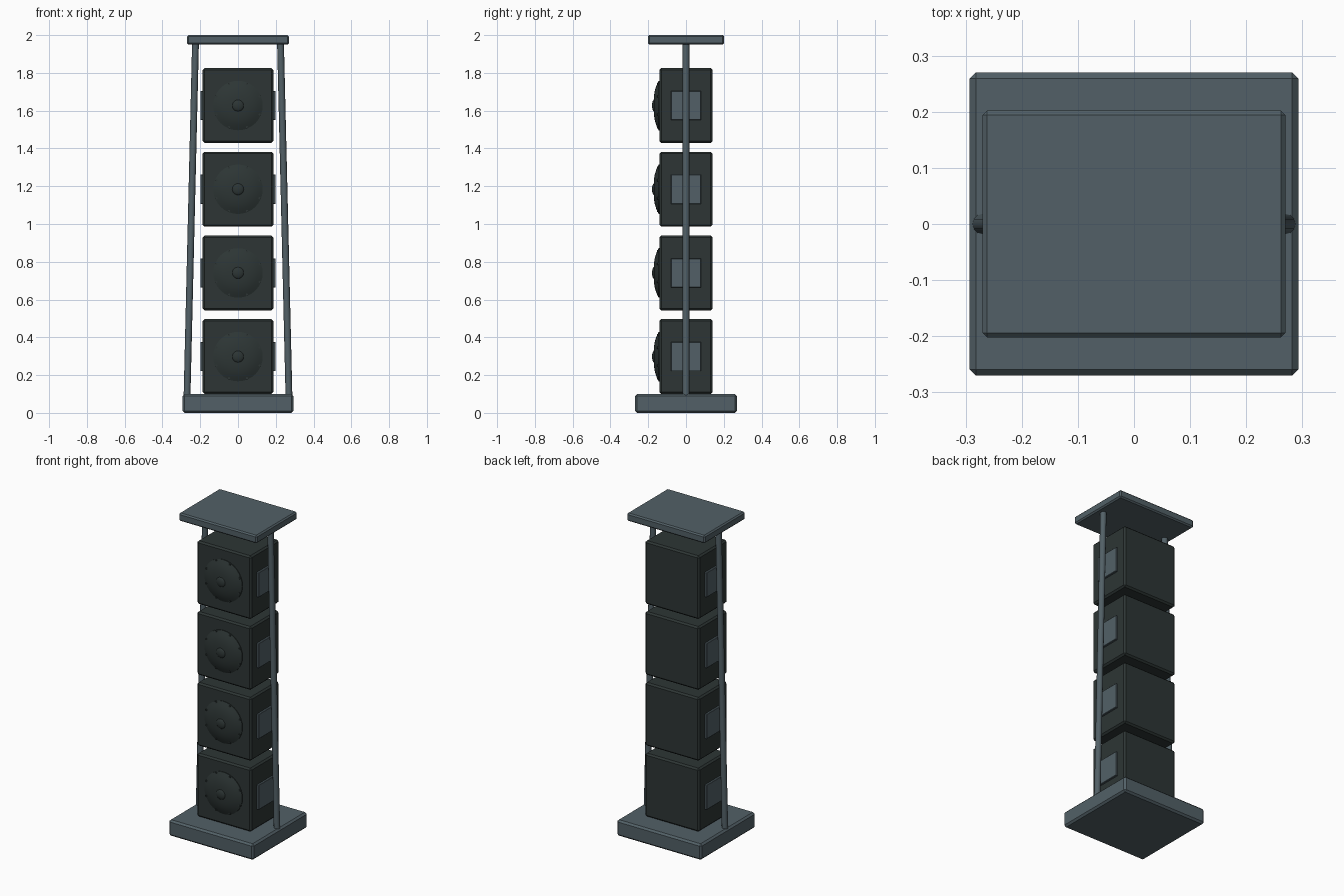
import bpy, bmesh, math
from mathutils import Vector

if "Cube" in bpy.data.objects:
    bpy.data.objects.remove(bpy.data.objects["Cube"], do_unlink=True)


def material(name, rgb):
    m = bpy.data.materials.new(name)
    m.use_nodes = True
    m.diffuse_color = (*rgb, 1)
    m.node_tree.nodes["Principled BSDF"].inputs["Base Color"].default_value = (*rgb, 1)
    return m


STEEL = material("slate grey", (0.085, 0.118, 0.135))
CABINET = material("charcoal", (0.026, 0.036, 0.035))


def finish(bm, name, mat, smooth=False):
    bmesh.ops.recalc_face_normals(bm, faces=bm.faces)
    mesh = bpy.data.meshes.new(name)
    bm.to_mesh(mesh)
    bm.free()
    mesh.materials.append(mat)
    obj = bpy.data.objects.new(name, mesh)
    bpy.context.collection.objects.link(obj)
    if smooth:
        bpy.ops.object.select_all(action="DESELECT")
        obj.select_set(True)
        bpy.context.view_layer.objects.active = obj
        bpy.ops.object.shade_smooth_by_angle(angle=math.radians(35))
    return obj


def box(name, centre, size, mat, bevel):
    bm = bmesh.new()
    bmesh.ops.create_cube(bm, size=1)
    bmesh.ops.scale(bm, vec=size, verts=bm.verts)
    bmesh.ops.translate(bm, vec=centre, verts=bm.verts)
    obj = finish(bm, name, mat)
    mod = obj.modifiers.new("edge bevel", "BEVEL")
    mod.width = bevel
    mod.segments = 1
    return obj


def rod(name, start, end, radius, mat, sides):
    a, b = Vector(start), Vector(end)
    bm = bmesh.new()
    bmesh.ops.create_cone(bm, cap_ends=True, segments=sides, radius1=radius,
                          radius2=radius, depth=(b - a).length)
    turn = (b - a).to_track_quat("Z", "Y").to_matrix()
    bmesh.ops.rotate(bm, matrix=turn, verts=bm.verts)
    bmesh.ops.translate(bm, vec=(a + b) / 2, verts=bm.verts)
    return finish(bm, name, mat, smooth=True)


def lathe(name, profile, centre, mat, sides=32):
    # profile holds (radius, forward) pairs, spun about the front axis
    bm = bmesh.new()
    verts = [bm.verts.new((r, -f, 0)) for r, f in profile]
    edges = [bm.edges.new(pair) for pair in zip(verts, verts[1:])]
    bmesh.ops.spin(bm, geom=verts + edges, cent=(0, 0, 0), axis=(0, 1, 0),
                   angle=math.tau, steps=sides)
    bmesh.ops.remove_doubles(bm, verts=bm.verts, dist=0.0001)
    bmesh.ops.translate(bm, vec=centre, verts=bm.verts)
    return finish(bm, name, mat, smooth=True)


# Stand
box("base_plate", (0, 0, 0.05), (0.586, 0.54, 0.1), STEEL, 0.011)
box("top_plate", (0, 0, 1.975), (0.54, 0.404, 0.05), STEEL, 0.008)
for side, label in ((1, "left"), (-1, "right")):
    rod(f"{label}_post", (side * 0.27, 0, 0.08), (side * 0.225, 0, 1.96), 0.018, STEEL, 12)

# Speaker cabinets with drivers and side plates
FRONT = -0.141
cone = [(0.131, -0.005), (0.131, 0.004), (0.122, 0.008), (0.105, 0.016),
        (0.08, 0.024), (0.05, 0.029), (0, 0.031)]
cap = [(0.032 * math.cos(t * math.pi / 12), 0.026 + 0.013 * math.sin(t * math.pi / 12))
       for t in range(7)]
for i in range(4):
    z = 0.298 + 0.443 * i
    n = i + 1
    box(f"cabinet_{n}", (0, 0, z), (0.374, 0.282, 0.396), CABINET, 0.01)
    lathe(f"speaker_cone_{n}", cone, (0, FRONT, z), CABINET)
    lathe(f"dust_cap_{n}", cap, (0, FRONT, z), CABINET, 20)
    for side, label in ((1, "left"), (-1, "right")):
        box(f"{label}_side_plate_{n}", (side * 0.19, 0, z), (0.018, 0.16, 0.154), STEEL, 0.002)
    for k in range(8):
        a = math.tau * (k + 0.5) / 8
        x, dz = 0.124 * math.cos(a), 0.124 * math.sin(a)
        rod(f"bolt_{n}_{k + 1}", (x, FRONT, z + dz), (x, FRONT - 0.012, z + dz),
            0.006, CABINET, 8)
